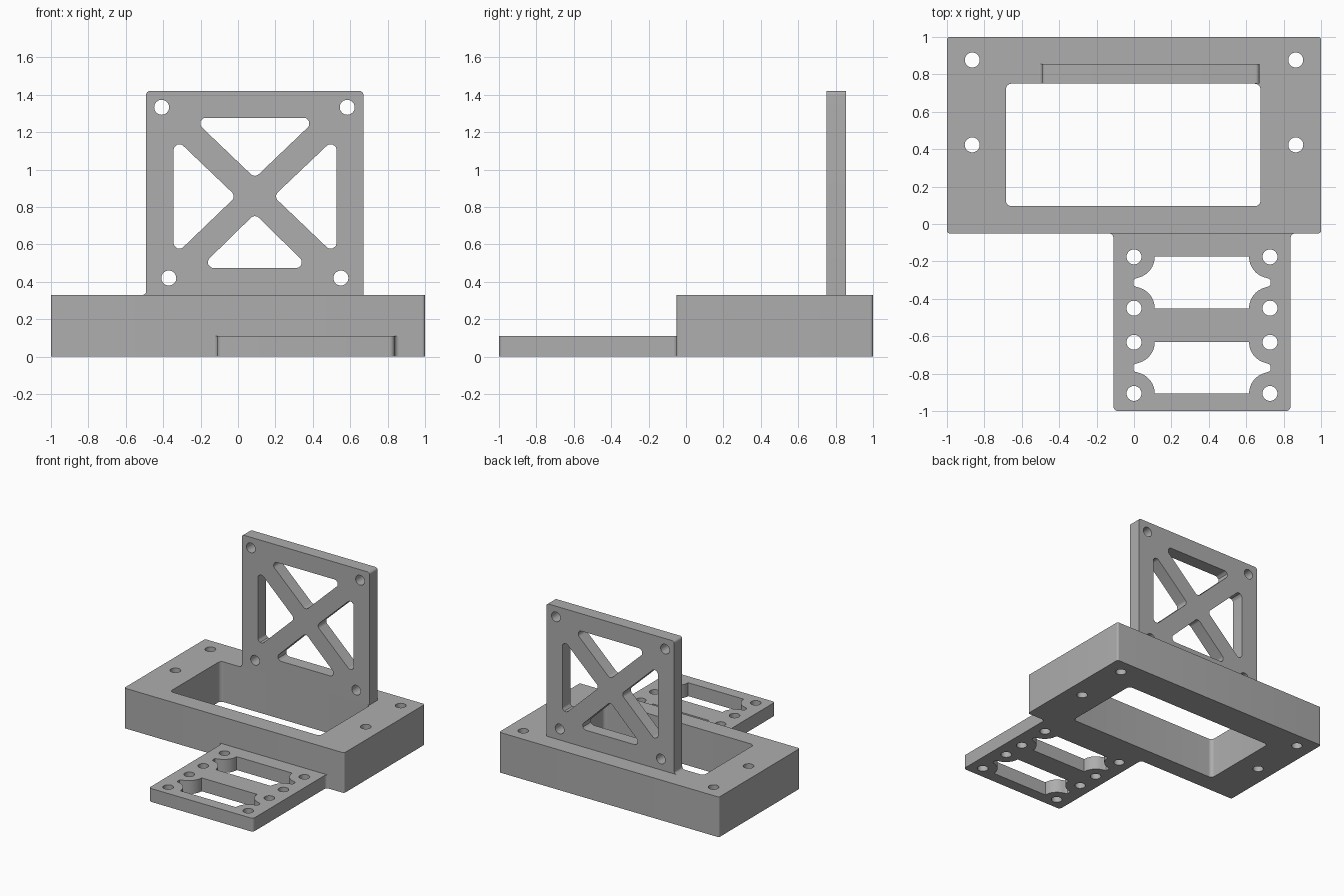
import bpy, bmesh, math
from mathutils import Vector

cube = bpy.data.objects.get("Cube")
if cube:
    bpy.data.objects.remove(cube, do_unlink=True)

grey = bpy.data.materials.new("plain grey")
grey.use_nodes = True
colour = (0.42, 0.42, 0.42, 1)
grey.diffuse_color = colour
grey.node_tree.nodes["Principled BSDF"].inputs["Base Color"].default_value = colour


def rounded(corners, radius, steps=6):
    """Outline with an arc at each corner; a third corner value overrides the radius."""
    out = []
    for i, corner in enumerate(corners):
        p = Vector(corner[:2])
        r = corner[2] if len(corner) > 2 else radius
        if r == 0:
            out.append(p)
            continue
        a = (Vector(corners[i - 1][:2]) - p).normalized()
        b = (Vector(corners[(i + 1) % len(corners)][:2]) - p).normalized()
        half = a.angle(b) / 2
        reach = r / math.tan(half)
        centre = p + (a + b).normalized() * r / math.sin(half)
        u, v = p + a * reach - centre, p + b * reach - centre
        out += [centre + u.lerp(v, k / steps).normalized() * r for k in range(steps + 1)]
    return out


def rectangle(x0, x1, y0, y1, radius):
    return rounded([(x0, y0), (x1, y0), (x1, y1), (x0, y1)], radius)


def hole(x, y, r=0.04, n=32):
    return [Vector((x + r * math.cos(math.tau * k / n), y + r * math.sin(math.tau * k / n)))
            for k in range(n)]


def slab(name, outlines, thickness, location, upright=False):
    """Extrude an outline with cut-outs, lying flat or standing up."""
    curve = bpy.data.curves.new(name, 'CURVE')
    curve.dimensions = '2D'
    curve.fill_mode = 'BOTH'
    curve.extrude = thickness / 2
    for outline in outlines:
        spline = curve.splines.new('POLY')
        spline.points.add(len(outline) - 1)
        for point, p in zip(spline.points, outline):
            point.co = (p[0], p[1], 0, 1)
        spline.use_cyclic_u = True
    obj = bpy.data.objects.new(name, curve)
    bpy.context.collection.objects.link(obj)
    obj.location = location
    if upright:
        obj.rotation_euler.x = math.pi / 2
    bpy.ops.object.select_all(action='DESELECT')
    obj.select_set(True)
    bpy.context.view_layer.objects.active = obj
    bpy.ops.object.convert(target='MESH')
    obj = bpy.context.view_layer.objects.active
    bm = bmesh.new()
    bm.from_mesh(obj.data)
    bmesh.ops.remove_doubles(bm, verts=bm.verts, dist=0.0002)
    bmesh.ops.recalc_face_normals(bm, faces=bm.faces)
    bm.to_mesh(obj.data)
    bm.free()
    obj.data.materials.clear()
    obj.data.materials.append(grey)
    bpy.ops.object.shade_smooth_by_angle(angle=math.radians(30))
    return obj


# Thick base frame with a large window and four screw holes
base_top = 0.33
base = [rectangle(-1, 1, -0.05, 1, 0.015), rectangle(-0.685, 0.676, 0.095, 0.75, 0.03)]
base += [hole(x, y) for x in (-0.865, 0.865) for y in (0.423, 0.877)]
slab("base_frame", base, base_top, (0, 0, base_top / 2))

# Upright plate with a cross brace, flared at its lower left foot
left, right, top = -0.491, 0.67, 1.42
plate = [rounded([(left - 0.02, base_top, 0), (right, base_top, 0), (right, top),
                  (left, top), (left, base_top)], 0.02)]
mid_x, mid_z = 0.09, 0.857
triangles = [
    [(-0.247, 1.277), (0.427, 1.277), (mid_x, 0.955)],
    [(-0.205, 0.474), (0.385, 0.474), (mid_x, 0.763)],
    [(-0.344, 1.176), (-0.344, 0.536), (-0.01, mid_z)],
    [(0.526, 1.176), (0.526, 0.536), (0.19, mid_z)],
]
plate += [rounded(t, 0.03) for t in triangles]
plate += [hole(x, z) for x, z in ((-0.408, 1.333), (0.584, 1.333), (-0.37, 0.42), (0.55, 0.42))]
slab("upright_plate", plate, 0.105, (0, 0.8025, 0), upright=True)


def servo_slot(cx, cy, w=0.367, h=0.138, r=0.115):
    """Slot whose corners curve inward around the neighbouring screw holes."""
    quarter = [(w - r * math.cos(a), h - r * math.sin(a))
               for a in (math.radians(75) * k / 8 for k in range(9))]
    quarter += [(w - 0.01, 0.021), (w - 0.002, 0.015), (w, 0.008)]
    half = quarter + [(x, -y) for x, y in reversed(quarter)]
    full = half + [(-x, -y) for x, y in half]
    return [Vector((cx + x, cy + y)) for x, y in full]


# Thin front tray with two slots, flared where it meets the base
x0, x1, back = -0.11, 0.837, -0.05
tray = [rounded([(x0 - 0.025, back, 0), (x0, back), (x0, -1), (x1, -1),
                 (x1, back), (x1 + 0.025, back, 0)], 0.025)]
for slot_y in (-0.313, -0.769):
    tray.append(servo_slot(0.363, slot_y))
    tray += [hole(x, slot_y + s * 0.137) for x in (0, 0.727) for s in (-1, 1)]
slab("front_tray", tray, 0.11, (0, 0, 0.055))
